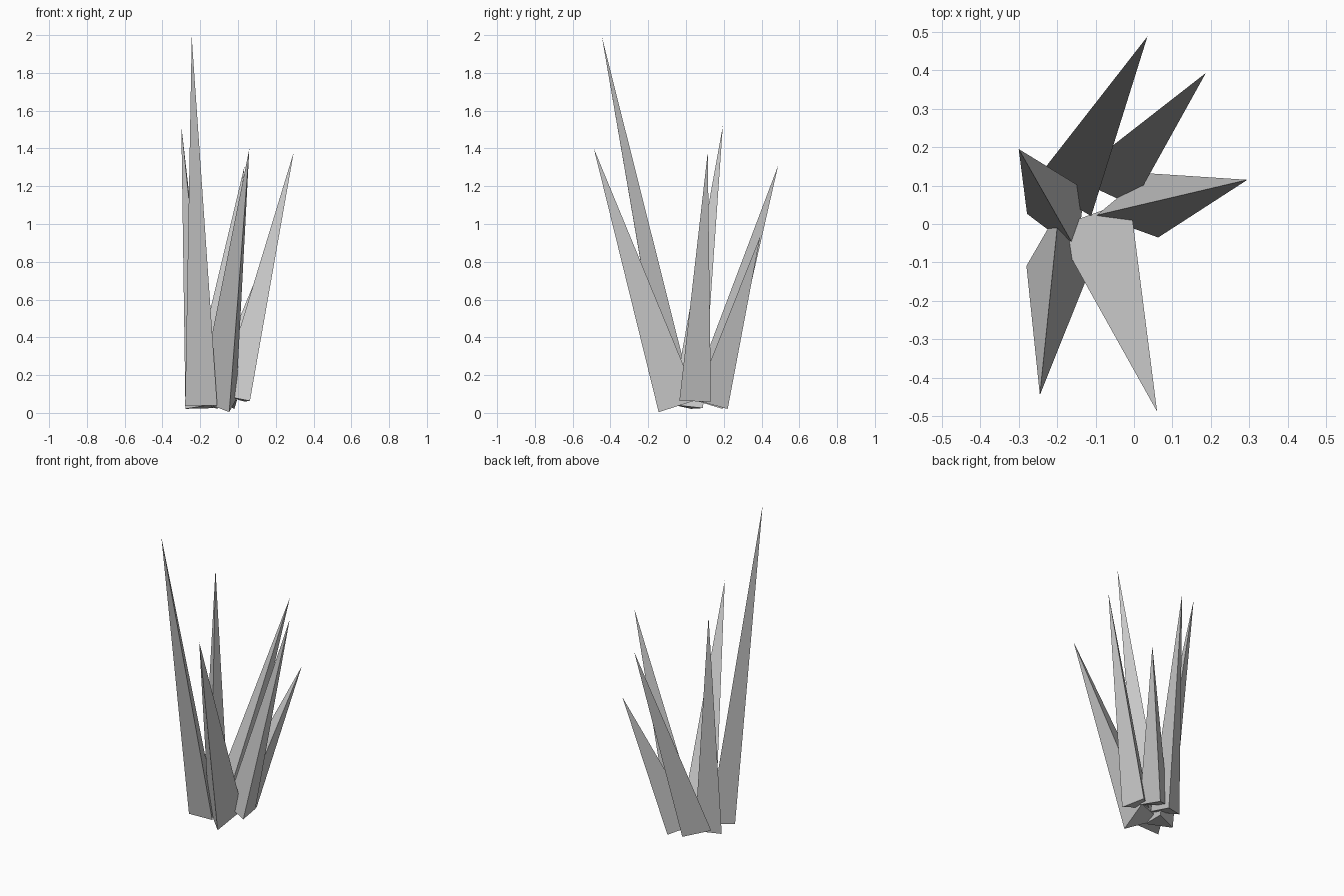
import bpy, bmesh
from math import cos, sin, radians
from mathutils import Vector

if "Cube" in bpy.data.objects:
    bpy.data.objects.remove(bpy.data.objects["Cube"])


def leaf(name, centre, tip, radius, heading):
    """Three-sided spike whose base sits square to its leaning axis."""
    c, t = Vector(centre), Vector(tip)
    axis = t - c
    bm = bmesh.new()
    ring = []
    for i in range(3):
        a = radians(heading + 120 * i)
        x, y = radius * cos(a), radius * sin(a)
        z = -(x * axis.x + y * axis.y) / axis.z
        ring.append(bm.verts.new(c + Vector((x, y, z))))
    top = bm.verts.new(t)
    for i in range(3):
        bm.faces.new((ring[i], ring[(i + 1) % 3], top))
    bm.faces.new(ring[::-1])
    mesh = bpy.data.meshes.new(name)
    bm.to_mesh(mesh)
    bm.free()
    bpy.context.collection.objects.link(bpy.data.objects.new(name, mesh))


# Six leaves fanning out of one clump: base centre, tip, radius, corner heading
leaf("tall_front_leaf", (-0.195, -0.06, 0.048), (-0.245, -0.445, 1.99), 0.098, 90)
leaf("broad_front_leaf", (-0.088, -0.031, 0.047), (0.06, -0.488, 1.40), 0.121, 290)
leaf("right_leaf", (0.0, 0.04, 0.073), (0.295, 0.115, 1.38), 0.098, 190)
leaf("short_back_leaf", (-0.062, 0.13, 0.06), (0.187, 0.393, 0.935), 0.1, 305)
leaf("back_leaf", (-0.16, 0.108, 0.055), (0.035, 0.488, 1.31), 0.1, 299)
leaf("left_leaf", (-0.185, 0.015, 0.03), (-0.30, 0.195, 1.52), 0.094, 173)
